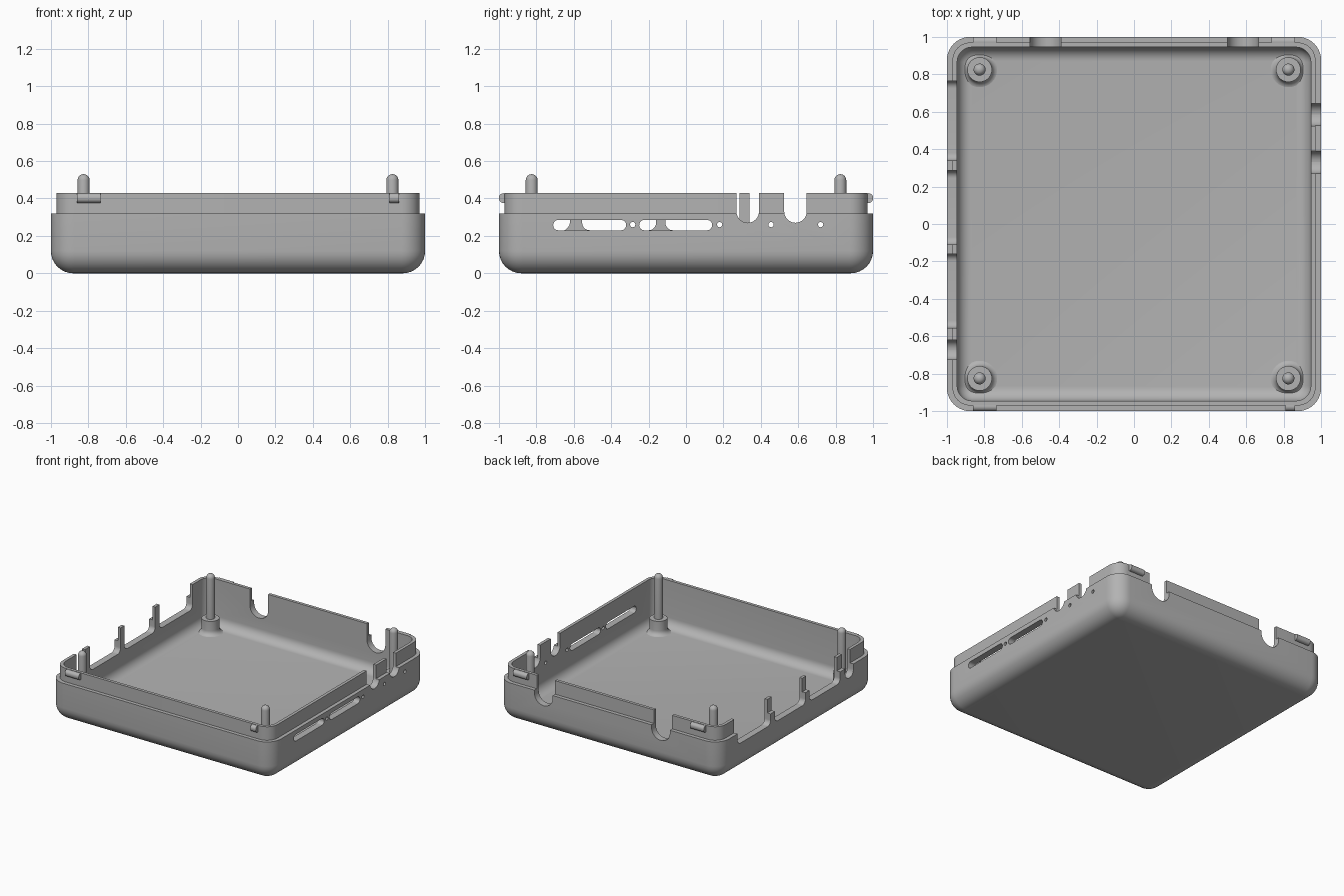
import bpy, bmesh, math

if "Cube" in bpy.data.objects:
    bpy.data.objects.remove(bpy.data.objects["Cube"])

plastic = bpy.data.materials.new("grey_plastic")
plastic.diffuse_color = (0.45, 0.45, 0.45, 1)
plastic.use_nodes = True
plastic.node_tree.nodes["Principled BSDF"].inputs["Base Color"].default_value = plastic.diffuse_color


def make(name, bm, angle=30):
    bmesh.ops.recalc_face_normals(bm, faces=bm.faces)
    me = bpy.data.meshes.new(name)
    bm.to_mesh(me)
    bm.free()
    me.materials.append(plastic)
    ob = bpy.data.objects.new(name, me)
    bpy.context.collection.objects.link(ob)
    bpy.ops.object.select_all(action='DESELECT')
    bpy.context.view_layer.objects.active = ob
    ob.select_set(True)
    bpy.ops.object.shade_smooth_by_angle(angle=math.radians(angle))
    return ob


def rounded_rect(u0, u1, v0, v1, r, n=10):
    """Outline of a rectangle with rounded corners, counter-clockwise."""
    pts = []
    corners = [(u1 - r, v1 - r), (u0 + r, v1 - r), (u0 + r, v0 + r), (u1 - r, v0 + r)]
    for k, (cu, cv) in enumerate(corners):
        for i in range(n + 1):
            a = math.pi / 2 * (k + i / n)
            pts.append((cu + r * math.cos(a), cv + r * math.sin(a)))
    return pts


def bridge(bm, a, b):
    for i in range(len(a)):
        j = (i + 1) % len(a)
        bm.faces.new((a[i], a[j], b[j], b[i]))


# Tray shell: stacked rounded squares (half size, corner radius, height)
FLOOR, INNER, FILLET = 0.055, 0.945, 0.075
rings = []
for i in range(9):  # outer bottom fillet
    a = math.pi / 2 * i / 8
    inset = 0.12 * (1 - math.sin(a))
    rings.append((1 - inset, 0.125 - inset, 0.12 * (1 - math.cos(a))))
rings += [(1, 0.125, 0.32), (0.97, 0.095, 0.32), (0.97, 0.095, 0.43), (INNER, 0.08, 0.43)]
for i in range(9):  # inner floor fillet
    a = math.pi / 2 * i / 8
    inset = FILLET * (1 - math.cos(a))
    rings.append((INNER - inset, 0.08 - inset, FLOOR + FILLET * (1 - math.sin(a))))
bm = bmesh.new()
loops = [[bm.verts.new((x, y, z)) for x, y in rounded_rect(-h, h, -h, h, r)]
         for h, r, z in rings]
for a, b in zip(loops, loops[1:]):
    bridge(bm, a, b)
bm.faces.new(loops[0])
bm.faces.new(loops[-1])
tray = make("tray", bm)

# Wall openings: wall, start, end, bottom, top, corner radius
openings = [
    # right wall: two open notches and two long slots
    ("right", 0.27, 0.39, 0.27, 0.6, 0.06),
    ("right", 0.525, 0.645, 0.27, 0.6, 0.06),
    ("right", -0.71, -0.32, 0.23, 0.285, 0.027),
    ("right", -0.25, 0.14, 0.23, 0.285, 0.027),
    # left wall: three wide ports and one round notch
    ("left", 0.34, 0.765, 0.23, 0.6, 0.04),
    ("left", -0.11, 0.285, 0.23, 0.6, 0.04),
    ("left", -0.555, -0.16, 0.23, 0.6, 0.04),
    ("left", -0.725, -0.62, 0.225, 0.6, 0.052),
    # back wall: two round notches
    ("back", -0.555, -0.39, 0.215, 0.6, 0.082),
    ("back", 0.5, 0.665, 0.215, 0.6, 0.082),
]
# small indicator holes in the right wall
openings += [("right", y - 0.014, y + 0.014, 0.246, 0.274, 0.0138)
             for y in (-0.285, 0.18, 0.455, 0.72)]

bm = bmesh.new()
for wall, u0, u1, z0, z1, r in openings:
    ends = []
    for d in (0.9, 1.1):
        place = {"right": lambda u, z: (d, u, z),
                 "left": lambda u, z: (-d, u, z),
                 "back": lambda u, z: (u, d, z)}[wall]
        ends.append([bm.verts.new(place(u, z)) for u, z in rounded_rect(u0, u1, z0, z1, r, 8)])
    bridge(bm, *ends)
    bm.faces.new(ends[0])
    bm.faces.new(ends[1])
cutter = make("wall_cutter", bm)
cutter.hide_render = True
mod = tray.modifiers.new("openings", 'BOOLEAN')
mod.operation = 'DIFFERENCE'
mod.solver = 'EXACT'
mod.object = cutter
bpy.context.view_layer.objects.active = tray
bpy.ops.object.modifier_apply(modifier=mod.name)
bpy.data.objects.remove(cutter)
bpy.ops.object.select_all(action='DESELECT')
tray.select_set(True)
bpy.ops.object.shade_smooth_by_angle(angle=math.radians(30))

# Corner posts: flared foot, boss and round-tipped pin, as a turned profile
BOSS, PIN, FLARE = 0.066, 0.032, 0.04
profile = [(BOSS + FLARE * (1 - math.sin(math.pi / 2 * i / 6)),
            FLOOR - 0.002 + FLARE * (1 - math.cos(math.pi / 2 * i / 6))) for i in range(7)]
profile += [(BOSS, 0.17), (PIN, 0.17)]
profile += [(PIN * math.cos(math.pi / 2 * i / 6), 0.53 - PIN + PIN * math.sin(math.pi / 2 * i / 6))
            for i in range(6)]
SEG = 32
for sx, side in ((-1, "left"), (1, "right")):
    for sy, end in ((-1, "front"), (1, "back")):
        bm = bmesh.new()
        loops = [[bm.verts.new((sx * 0.825 + r * math.cos(2 * math.pi * k / SEG),
                                sy * 0.825 + r * math.sin(2 * math.pi * k / SEG), z))
                  for k in range(SEG)] for r, z in profile]
        for a, b in zip(loops, loops[1:]):
            bridge(bm, a, b)
        tip = bm.verts.new((sx * 0.825, sy * 0.825, 0.53))
        for k in range(SEG):
            bm.faces.new((loops[-1][k], loops[-1][(k + 1) % SEG], tip))
        bm.faces.new(loops[0])
        make(f"post_{end}_{side}", bm)

# Snap latches: rounded bars on the lip, front and back
for name, x0, x1, s in (("latch_front_left", -0.86, -0.735, -1),
                        ("latch_front_right", 0.81, 0.86, -1),
                        ("latch_back_left", -0.86, -0.735, 1),
                        ("latch_back_right", 0.735, 0.86, 1)):
    bm = bmesh.new()
    ends = [[bm.verts.new((x, s * y, z)) for y, z in rounded_rect(0.95, 1, 0.376, 0.428, 0.024, 6)]
            for x in (x0, x1)]
    bridge(bm, *ends)
    bm.faces.new(ends[0])
    bm.faces.new(ends[1])
    make(name, bm)
